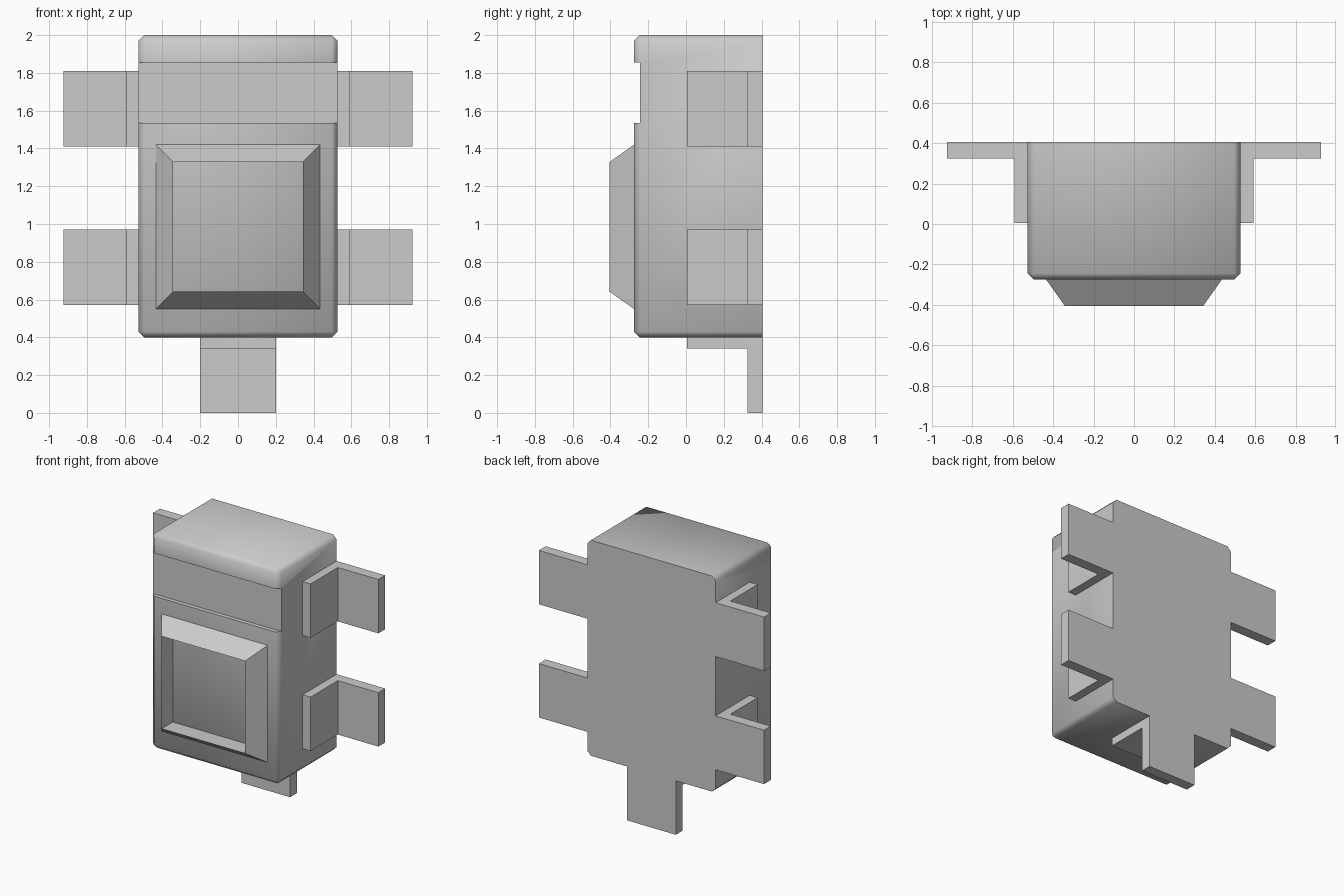
import bpy
import bmesh
from mathutils import Vector

cube = bpy.data.objects.get("Cube")
if cube:
    bpy.data.objects.remove(cube, do_unlink=True)

grey = bpy.data.materials.new("plain_grey")
grey.use_nodes = True
colour = (0.6, 0.6, 0.6, 1)
grey.diffuse_color = colour
grey.node_tree.nodes["Principled BSDF"].inputs["Base Color"].default_value = colour

BACK, FRONT, HALF = 0.405, -0.275, 0.527
BASE, TOP, BEVEL = 0.4, 2.0, 0.03


def add_object(name, bm):
    bmesh.ops.recalc_face_normals(bm, faces=bm.faces)
    mesh = bpy.data.meshes.new(name)
    bm.to_mesh(mesh)
    bm.free()
    mesh.materials.append(grey)
    obj = bpy.data.objects.new(name, mesh)
    bpy.context.collection.objects.link(obj)
    return obj


def box_mesh(low, high):
    bm = bmesh.new()
    bmesh.ops.create_cube(bm, size=1)
    for v in bm.verts:
        v.co = Vector([l if c < 0 else h for c, l, h in zip(v.co, low, high)])
    return bm


# Pouch body: every edge bevelled except those round the flat back
bm = box_mesh((-HALF, FRONT, BASE), (HALF, BACK, TOP))
edges = [e for e in bm.edges if min(v.co.y for v in e.verts) < 0]
bmesh.ops.bevel(bm, geom=edges, offset=BEVEL, segments=1, affect='EDGES')
body = add_object("pouch_body", bm)

# Shallow groove below the lid
cutter = add_object("groove_cutter", box_mesh((-1, -1, 1.535), (1, FRONT + 0.031, 1.855)))
cutter.hide_render = True
cutter.hide_viewport = True
cut = body.modifiers.new("groove", 'BOOLEAN')
cut.operation = 'DIFFERENCE'
cut.solver = 'EXACT'
cut.object = cutter
bpy.context.view_layer.objects.active = body
body.select_set(True)
bpy.ops.object.modifier_apply(modifier=cut.name)
bpy.data.objects.remove(cutter, do_unlink=True)
bpy.ops.object.shade_smooth_by_angle(angle=0.9)

# Raised pocket frame: sloping outside, straight walls inside, open front
bm = bmesh.new()
MIDDLE = 0.985


def ring(half_x, half_z, y):
    corners = ((-1, -1), (1, -1), (1, 1), (-1, 1))
    return [bm.verts.new((sx * half_x, y, MIDDLE + sz * half_z)) for sx, sz in corners]


rings = [ring(0.435, 0.435, FRONT), ring(0.343, 0.343, -0.405), ring(0.343, 0.343, FRONT)]
for a, b in zip(rings, rings[1:] + rings[:1]):
    for i in range(4):
        j = (i + 1) % 4
        bm.faces.new((a[i], a[j], b[j], b[i]))
add_object("pocket_frame", bm)


# L-shaped straps: a plate lying on the body and a flange level with the back
def strap(name, inner, plate, outer, width, place):
    profile = [(inner, 0.005), (plate, 0.005), (plate, 0.325),
               (outer, 0.325), (outer, BACK), (inner, BACK)]
    bm = bmesh.new()
    face = bm.faces.new([bm.verts.new((u, y, -width / 2)) for u, y in profile])
    top = bmesh.ops.extrude_face_region(bm, geom=[face])["geom"]
    for v in top:
        if isinstance(v, bmesh.types.BMVert):
            v.co.z += width
    for v in bm.verts:
        v.co = place(*v.co)
    add_object(name, bm)


for side, sign in (("left", 1), ("right", -1)):
    for level, z in (("upper", 1.61), ("lower", 0.77)):
        strap(f"{side}_{level}_strap", HALF, 0.592, 0.925, 0.4,
              lambda u, y, w: Vector((sign * u, y, z + w)))
strap("bottom_strap", 0, 0.06, BASE, 0.4, lambda u, y, w: Vector((w, y, BASE - u)))
